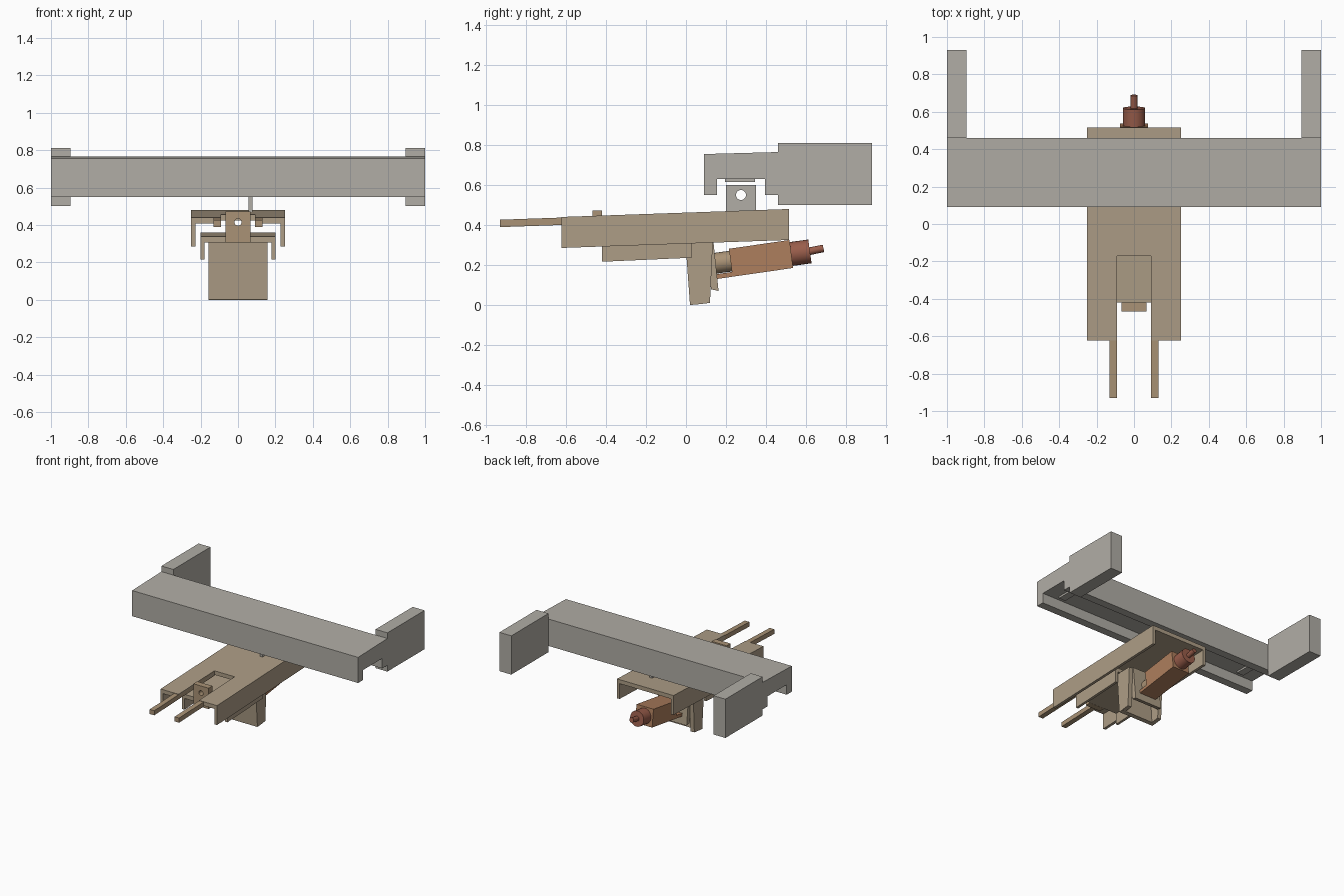
import bpy, bmesh, math
from mathutils import Vector, Matrix

if "Cube" in bpy.data.objects:
    bpy.data.objects.remove(bpy.data.objects["Cube"])


def material(name, rgb):
    m = bpy.data.materials.new(name)
    m.diffuse_color = (*rgb, 1)
    m.use_nodes = True
    m.node_tree.nodes["Principled BSDF"].inputs["Base Color"].default_value = m.diffuse_color
    return m


GREY = material("warm_grey", (0.44, 0.42, 0.38))
TAN = material("tan", (0.42, 0.34, 0.24))
SAND = material("sand", (0.40, 0.29, 0.18))
COPPER = material("copper", (0.42, 0.21, 0.11))
RUST = material("rust", (0.32, 0.11, 0.07))


def prism(name, pts, a, b, axis, mat, slope=0.0):
    """Extrude a 2D outline from a to b along axis, then shear z by slope*y."""
    place = {"x": lambda p, q, t: (t, p, q),
             "y": lambda p, q, t: (p, t, q),
             "z": lambda p, q, t: (p, q, t)}[axis]
    bm = bmesh.new()
    lo = [bm.verts.new(place(p, q, a)) for p, q in pts]
    hi = [bm.verts.new(place(p, q, b)) for p, q in pts]
    bm.faces.new(lo)
    bm.faces.new(hi)
    n = len(pts)
    for i in range(n):
        bm.faces.new((lo[i], lo[(i + 1) % n], hi[(i + 1) % n], hi[i]))
    for v in bm.verts:
        v.co.z += slope * v.co.y
    bmesh.ops.recalc_face_normals(bm, faces=bm.faces)
    me = bpy.data.meshes.new(name)
    bm.to_mesh(me)
    bm.free()
    ob = bpy.data.objects.new(name, me)
    bpy.context.collection.objects.link(ob)
    me.materials.append(mat)
    return ob


def box(name, x, y, z, mat, slope=0.0):
    return prism(name, [(x[0], y[0]), (x[1], y[0]), (x[1], y[1]), (x[0], y[1])],
                 z[0], z[1], "z", mat, slope)


def cylinder(name, p, q, r, mat, sides=24):
    p, q = Vector(p), Vector(q)
    bpy.ops.mesh.primitive_cylinder_add(vertices=sides, radius=r, depth=(q - p).length,
                                        location=(p + q) / 2)
    ob = bpy.context.object
    ob.name = name
    ob.rotation_euler = (q - p).to_track_quat("Z", "Y").to_euler()
    ob.data.materials.append(mat)
    bpy.ops.object.shade_smooth_by_angle()
    return ob


def drill(ob, p, q, r):
    cut = cylinder("hole_cutter", p, q, r, ob.data.materials[0])
    m = ob.modifiers.new("hole", "BOOLEAN")
    m.object, m.operation, m.solver = cut, "DIFFERENCE", "EXACT"
    bpy.context.view_layer.objects.active = ob
    bpy.ops.object.modifier_apply(modifier="hole")
    bpy.data.objects.remove(cut)


# Wide crossbar: grooved underside along its whole length
prism("crossbar", [(0.09, 0.55), (0.155, 0.55), (0.155, 0.63), (0.395, 0.63), (0.395, 0.55),
                   (0.46, 0.55), (0.46, 0.765), (0.09, 0.755)], -1, 1, "x", GREY)

# End plates and small pads under the groove
for s, side in ((-1, "left"), (1, "right")):
    x = sorted((s * 0.895, s))
    box(side + "_end_plate", x, (0.46, 0.93), (0.5, 0.81), GREY)
    x = sorted((s * 0.82, s * 0.88))
    box(side + "_groove_pad", x, (0.195, 0.345), (0.615, 0.632), GREY)

# Main beam: inverted channel with a long slot at the front
S = 0.035
W, B, F = 0.25, 0.515, -0.622
prism("beam_top", [(-W, F), (-0.09, F), (-0.09, -0.17), (0.09, -0.17), (0.09, F),
                   (W, F), (W, B), (-W, B)], 0.43, 0.462, "z", TAN, S)
for s, side in ((-1, "left"), (1, "right")):
    x = sorted((s * 0.228, s * W))
    box(side + "_beam_wall", x, (F, B), (0.307, 0.431), TAN, S)
    x = sorted((s * 0.09, s * 0.13))
    box(side + "_fork_arm", x, (-0.93, -0.17), (0.422, 0.459), SAND, S)

# Upright lug on the beam with a pin hole
lug = box("rear_lug", (0.055, 0.078), (0.2, 0.35), (0.465, 0.6), GREY)
drill(lug, (0, 0.275, 0.55), (0.15, 0.275, 0.55), 0.025)

# Inner channel nested below the beam, with an upturned front tab
prism("inner_channel", [(-0.2, 0.235), (-0.18, 0.235), (-0.18, 0.325), (0.18, 0.325),
                        (0.18, 0.235), (0.2, 0.235), (0.2, 0.358), (-0.2, 0.358)],
      -0.42, 0.03, "y", TAN, 0.045)
tab = box("front_tab", (-0.067, 0.067), (-0.468, -0.42), (0.305, 0.472), SAND)
drill(tab, (0, -0.55, 0.415), (0, -0.35, 0.415), 0.019)

# Foot: upright channel, web at the front and flanges to the back
prism("foot_web", [(0.02, 0.0), (0.055, 0.002), (0.03, 0.345), (-0.005, 0.345)],
      -0.158, 0.158, "x", TAN)
for s, side in ((-1, "left"), (1, "right")):
    x = sorted((s * 0.125, s * 0.158))
    prism(side + "_foot_flange", [(0.05, 0.002), (0.12, 0.01), (0.135, 0.33), (0.025, 0.33)],
          *x, "x", TAN)

# Sloping mount plate behind the foot
prism("mount_plate", [(0.125, 0.078), (0.163, 0.07), (0.135, 0.34), (0.098, 0.34)],
      -0.12, 0.12, "x", TAN)

# Actuator: housing, pivot drum, end cap and shaft along one tilted axis
prism("actuator_housing", [(0.155, 0.13), (0.536, 0.185), (0.518, 0.325), (0.215, 0.281),
                           (0.23, 0.165), (0.152, 0.154)], -0.075, 0.075, "x", COPPER)
cylinder("pivot_drum", (0, 0.135, 0.207), (0, 0.23, 0.22), 0.052, SAND)
cylinder("end_cap", (0, 0.52, 0.254), (0, 0.62, 0.268), 0.06, RUST)
cylinder("shaft", (0, 0.61, 0.267), (0, 0.688, 0.283), 0.019, RUST, 16)
